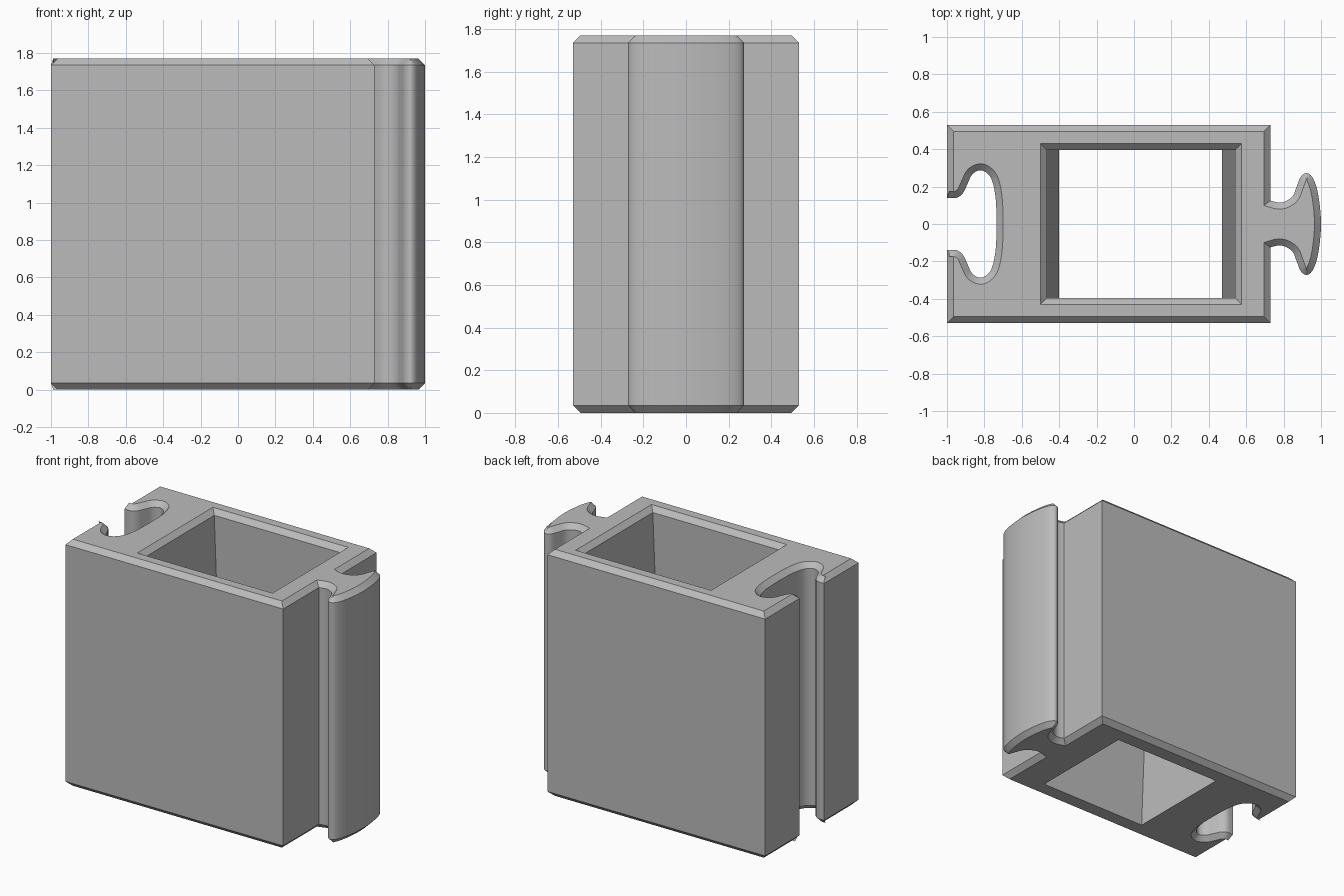
import bpy
import bmesh
from mathutils import Vector

if "Cube" in bpy.data.objects:
    bpy.data.objects.remove(bpy.data.objects["Cube"], do_unlink=True)

HEIGHT = 1.77
BEVEL = 0.035
STEPS = 5


def smooth(points, before, after):
    """Catmull-Rom curve through the points, with a guide point at each end."""
    p = [Vector(q) for q in [before] + points + [after]]
    out = []
    for i in range(1, len(p) - 2):
        a, b, c, d = p[i - 1:i + 3]
        for s in range(STEPS):
            t = s / STEPS
            out.append(0.5 * (2 * b + (c - a) * t + (2 * a - 5 * b + 4 * c - d) * t * t
                              + (3 * b - a - 3 * c + d) * t ** 3))
    return out + [p[-2]]


def inset(loop, amount):
    """Mitred inset of a clockwise outline."""
    out = []
    for i, p in enumerate(loop):
        d1 = (p - loop[i - 1]).normalized()
        d2 = (loop[(i + 1) % len(loop)] - p).normalized()
        n1, n2 = Vector((d1.y, -d1.x)), Vector((d2.y, -d2.x))
        out.append(p + (n1 + n2) * amount / (1 + n1.dot(n2)))
    return out


def rectangle(x0, x1, y):
    return [Vector(q) for q in ((x0, -y), (x0, y), (x1, y), (x1, -y))]


def wall(bm, rings):
    """Stack rings of (outline, z) into a wall; return the end edge loops."""
    loops = [[bm.verts.new((p.x, p.y, z)) for p in ring] for ring, z in rings]
    n = len(loops[0])
    for low, high in zip(loops, loops[1:]):
        for i in range(n):
            j = (i + 1) % n
            bm.faces.new((low[i], low[j], high[j], high[i]))
    return [[bm.edges.get((lp[i], lp[(i + 1) % n])) for i in range(n)]
            for lp in (loops[0], loops[-1])]


# Half outline: slot on one side, matching tab on the other
slot = smooth([(-.735, 0), (-.74, .14), (-.76, .235), (-.79, .275), (-.825, .287),
               (-.865, .265), (-.89, .215), (-.915, .165), (-.95, .14), (-1, .14)],
              (-.74, -.14), (-1.05, .14))
tab = smooth([(.73, .125), (.79, .115), (.845, .145), (.87, .2), (.89, .25), (.92, .272),
              (.95, .255), (.975, .2), (.992, .11), (1, 0)],
             (.68, .15), (.992, -.11))
half = slot + [Vector((-1, .53)), Vector((.73, .53))] + tab
outline = half + [Vector((p.x, -p.y)) for p in reversed(half[1:-1])]
small = inset(outline, BEVEL)

# Block with bevelled rims and a tapered through-hole
bm = bmesh.new()
outer = wall(bm, [(small, 0), (outline, BEVEL), (outline, HEIGHT - BEVEL), (small, HEIGHT)])
hole = wall(bm, [(rectangle(-.40, .47, .395), 0),
                 (rectangle(-.465, .54, .395), HEIGHT - BEVEL),
                 (rectangle(-.5, .575, .43), HEIGHT)])
for rim_out, rim_in in zip(outer, hole):
    bmesh.ops.triangle_fill(bm, use_beauty=True, edges=rim_out + rim_in)
bmesh.ops.recalc_face_normals(bm, faces=bm.faces)

mesh = bpy.data.meshes.new("interlocking_block")
bm.to_mesh(mesh)
bm.free()
block = bpy.data.objects.new("interlocking_block", mesh)
bpy.context.collection.objects.link(block)

# Plain grey
grey = bpy.data.materials.new("plain_grey")
grey.use_nodes = True
grey.diffuse_color = (0.5, 0.5, 0.5, 1)
grey.node_tree.nodes["Principled BSDF"].inputs["Base Color"].default_value = (0.5, 0.5, 0.5, 1)
mesh.materials.append(grey)

bpy.context.view_layer.objects.active = block
block.select_set(True)
bpy.ops.object.shade_smooth_by_angle(angle=0.52)
